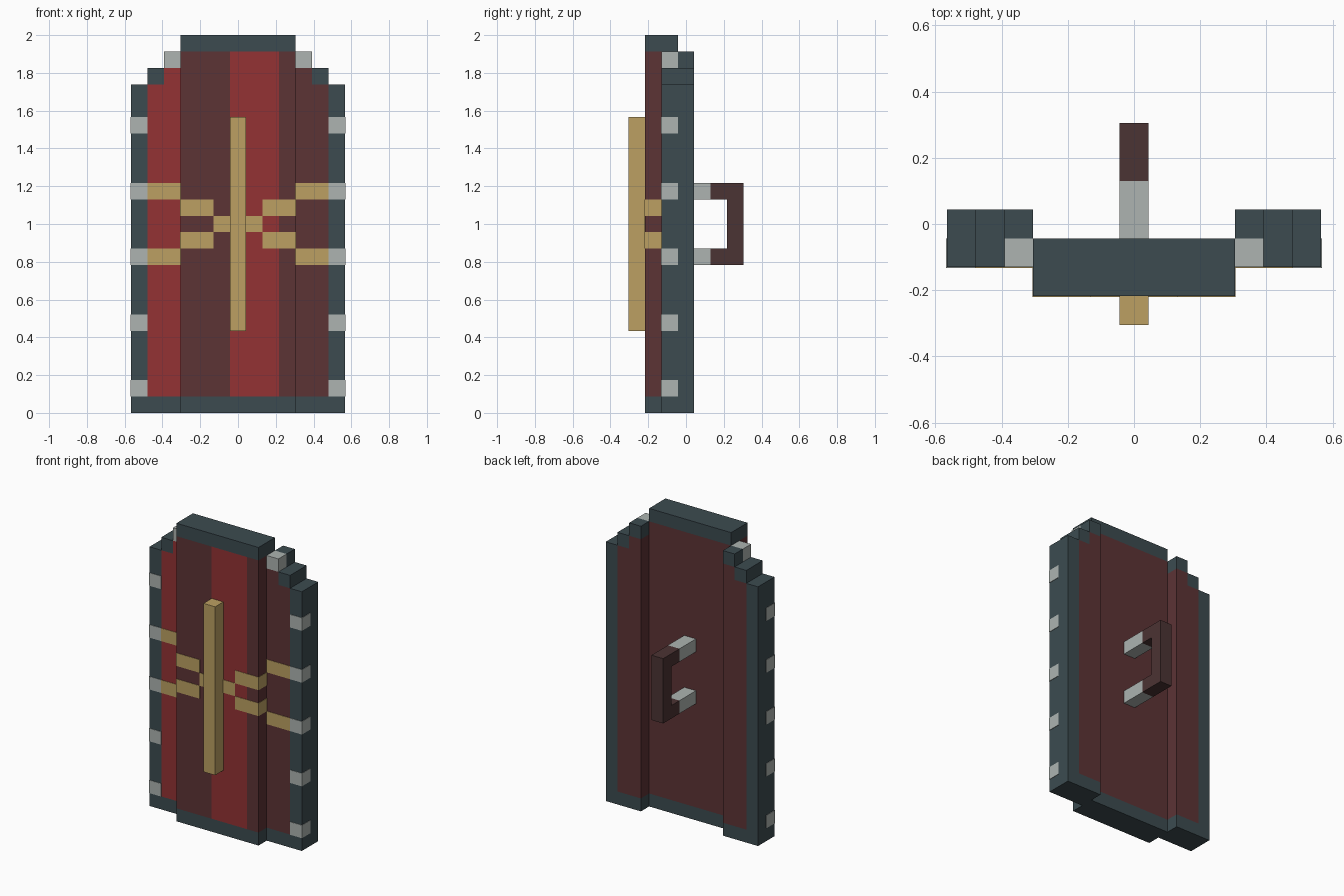
import bpy, bmesh

cube = bpy.data.objects.get("Cube")
if cube:
    bpy.data.objects.remove(cube, do_unlink=True)

U = 2 / 23      # one block; the shield is 23 blocks tall
E = 0.03        # how far inlaid plates stand proud, in blocks


def material(name, rgb):
    """Flat material from sRGB 0-255 values."""
    lin = [((c / 255 + 0.055) / 1.055) ** 2.4 for c in rgb]
    m = bpy.data.materials.new(name)
    m.use_nodes = True
    m.diffuse_color = (*lin, 1)
    bsdf = m.node_tree.nodes["Principled BSDF"]
    bsdf.inputs["Base Color"].default_value = (*lin, 1)
    bsdf.inputs["Roughness"].default_value = 0.8
    return m


SLATE = material("slate rim", (60, 75, 80))
RED = material("red paint", (147, 50, 52))
MAROON = material("maroon wood", (92, 51, 53))
GOLD = material("gold", (188, 160, 98))
STEEL = material("pale steel", (173, 180, 177))
BROWN = material("dark brown grip", (75, 51, 51))


def prism(name, profile, lo, hi, mats, axis="y", cuts=(), rule=None):
    """Extrude a profile (x,z along y, or y,z along x), all in blocks."""
    bm = bmesh.new()
    place = (lambda a, b, d: (a * U, d * U, b * U)) if axis == "y" else \
            (lambda a, b, d: (d * U, a * U, b * U))
    rings = [[bm.verts.new(place(a, b, d)) for a, b in profile] for d in (lo, hi)]
    bm.faces.new(rings[0])
    bm.faces.new(rings[1])
    n = len(profile)
    for i in range(n):
        j = (i + 1) % n
        bm.faces.new((rings[0][i], rings[0][j], rings[1][j], rings[1][i]))
    for x in cuts:
        bmesh.ops.bisect_plane(bm, geom=bm.verts[:] + bm.edges[:] + bm.faces[:],
                               plane_co=(x * U, 0, 0), plane_no=(1, 0, 0))
    bmesh.ops.recalc_face_normals(bm, faces=bm.faces[:])
    if rule:
        for f in bm.faces:
            f.material_index = rule(f.normal, f.calc_center_median() / U)
    mesh = bpy.data.meshes.new(name)
    bm.to_mesh(mesh)
    bm.free()
    for m in mats:
        mesh.materials.append(m)
    ob = bpy.data.objects.new(name, mesh)
    bpy.context.collection.objects.link(ob)
    return ob


def box(name, x, y, z, mat, **kw):
    mats = mat if isinstance(mat, list) else [mat]
    prof = [(x[0], z[0]), (x[1], z[0]), (x[1], z[1]), (x[0], z[1])]
    return prism(name, prof, y[0], y[1], mats, **kw)


# Centre board with painted front stripes and rim bars
box("centre_board", (-3.5, 3.5), (-2.5, -0.5), (1, 22), [MAROON, RED], cuts=(-0.5, 2.5),
    rule=lambda n, c: int(n.y < -0.9 and -0.5 < c.x < 2.5))
box("centre_bottom_rim", (-3.5, 3.5), (-2.5, -0.5), (0, 1), SLATE)
box("centre_top_rim", (-3.5, 3.5), (-2.5, -0.5), (22, 23), SLATE)

# Stepped side wings
for s, side in ((1, "left"), (-1, "right")):
    def flip(points):
        return [(s * a, b) for a, b in points]

    def span(a, b):
        return tuple(sorted((s * a, s * b)))

    prism(side + "_wing_board",
          flip([(3.5, 1), (5.5, 1), (5.5, 20), (4.5, 20), (4.5, 21), (3.5, 21)]),
          -1.5, 0.5, [MAROON, RED],
          rule=lambda n, c: int(n.y < -0.9 and c.x < 0))
    prism(side + "_wing_rim",
          flip([(3.5, 0), (6.5, 0), (6.5, 20), (5.5, 20), (5.5, 1), (3.5, 1)]),
          -1.5, 0.5, [SLATE])
    box(side + "_rim_step", span(4.5, 5.5), (-1.5, 0.5), (20, 21), SLATE)
    box(side + "_rim_top_step", span(3.5, 4.5), (-0.5, 0.5), (21, 22), SLATE)
    box(side + "_top_stud", span(3.5, 4.5), (-1.5, -0.5), (21, 22), STEEL)

    # Steel studs wrapping the rim corner
    for i, z in enumerate((1, 5, 9, 13, 17)):
        box(f"{side}_stud_{i + 1}", span(5.5, 6.5 + E), (-1.5 - E, -0.5), (z, z + 1), STEEL)

    # Gold inlay running from the rim to the middle
    for z_out, z_in, level in ((9, 10, "lower"), (13, 12, "upper")):
        box(f"{side}_{level}_outer_inlay", span(3.5, 5.5), (-1.5 - E, -1.4),
            (z_out, z_out + 1), GOLD)
        box(f"{side}_{level}_inner_inlay", span(1.5, 3.5 + E), (-2.5 - E, -1.5),
            (z_in, z_in + 1), GOLD)
    box(side + "_centre_inlay", span(0.5, 1.5), (-2.5 - E, -2.4), (11, 12), GOLD)

# Raised gold bar on the front
box("front_bar", (-0.5, 0.5), (-3.5, -2.5), (5, 18), GOLD)

# Handle on the back: steel mounts and a C-shaped grip
for z, level in ((9, "lower"), (13, "upper")):
    box(level + "_handle_mount", (-0.5, 0.5), (-0.5, 1.5), (z, z + 1), STEEL)
prism("handle_grip",
      [(1.5, 9), (3.5, 9), (3.5, 14), (1.5, 14), (1.5, 13), (2.5, 13), (2.5, 10), (1.5, 10)],
      -0.5, 0.5, [BROWN], axis="x")
